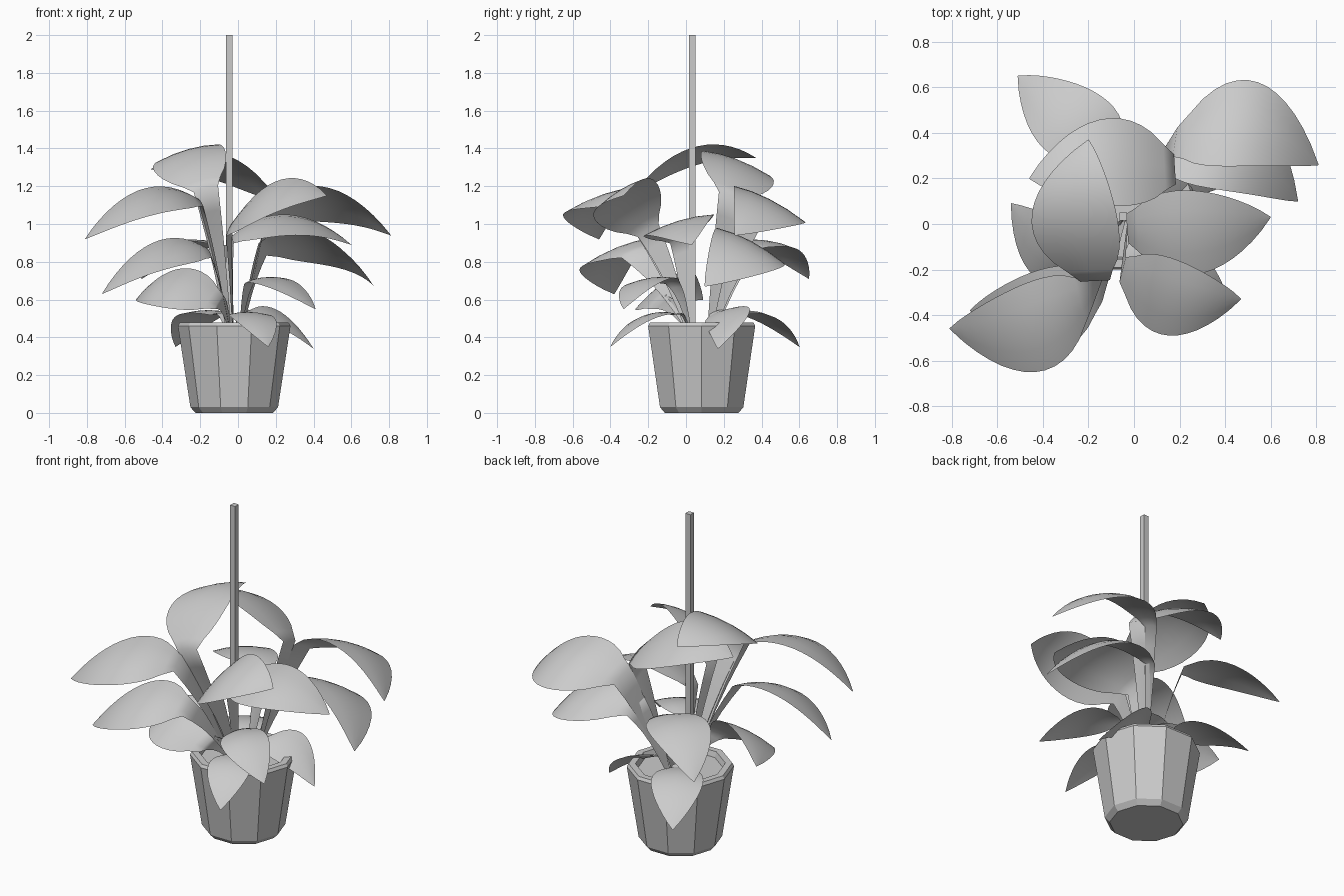
import bpy, math
from mathutils import Vector

cube = bpy.data.objects.get("Cube")
if cube:
    bpy.data.objects.remove(cube)

grey = bpy.data.materials.new("plain grey")
grey.use_nodes = True
grey.diffuse_color = (0.6, 0.6, 0.6, 1)
grey.node_tree.nodes["Principled BSDF"].inputs["Base Color"].default_value = grey.diffuse_color

UP = Vector((0, 0, 1))
POT = Vector((-0.02, 0.083, 0))
STEM_STEPS = 5
BLADE_STEPS = 14
HEEL_WIDTH = 0.34
ACROSS = (-1, -0.5, 0, 0.5, 1)


def build(name, verts, faces, smooth=False):
    mesh = bpy.data.meshes.new(name)
    mesh.from_pydata(verts, [], faces)
    mesh.materials.append(grey)
    for polygon in mesh.polygons:
        polygon.use_smooth = smooth
    obj = bpy.data.objects.new(name, mesh)
    bpy.context.collection.objects.link(obj)


def lathe(name, profile, sides):
    """Turn a profile of radius and height into a closed faceted body."""
    verts, faces = [], []
    for radius, height in profile:
        for i in range(sides):
            angle = math.tau * i / sides
            verts.append(POT + Vector((radius * math.cos(angle), radius * math.sin(angle), height)))
    for ring in range(len(profile) - 1):
        low, high = ring * sides, (ring + 1) * sides
        for i in range(sides):
            j = (i + 1) % sides
            faces.append((low + i, low + j, high + j, high + i))
    faces.append(tuple(reversed(range(sides))))
    faces.append(tuple(range(len(verts) - sides, len(verts))))
    build(name, verts, faces)


def blade_width(t):
    """Teardrop outline: rounded heel, widest before the middle, pointed tip."""
    width = t ** 0.6 * (1 - t) ** 0.9 / 0.364
    return max(width, HEEL_WIDTH if t < 0.5 else 0.01)


def leaf(name, heel, tip, bow, tilt):
    """Ribbon stem and arched blade; bow bends it outwards, tilt lifts its inner edge."""
    heel, tip = Vector(heel), Vector(tip)
    chord = tip - heel
    inward = UP.cross(chord).normalized()
    if inward.dot(POT - (heel + tip) / 2) < 0:
        inward.negate()
    side = (inward + UP * tilt) * chord.length * 0.295
    arch = UP * chord.length * 0.16 - inward * bow
    outward = heel - POT
    outward.z = 0
    root = POT + outward.normalized() * 0.07 + UP * 0.44

    rows = []
    for i in range(STEM_STEPS):
        t = i / STEM_STEPS
        centre = root.lerp(heel, t) + UP * 0.04 * math.sin(math.pi * t)
        rows.append((centre, side * HEEL_WIDTH * (0.2 + 0.8 * t)))
    for i in range(BLADE_STEPS + 1):
        t = i / BLADE_STEPS
        centre = heel.lerp(tip, t) + arch * 4 * t * (1 - t)
        rows.append((centre, side * blade_width(t)))

    verts, faces = [], []
    count = len(ACROSS)
    for centre, half in rows:
        for u in ACROSS:
            verts.append(centre + half * u + UP * half.length * 0.12 * (0.5 - u * u))
    for row in range(len(rows) - 1):
        for i in range(count - 1):
            a = row * count + i
            faces.append((a, a + 1, a + count + 1, a + count))
    build(name, verts, faces, smooth=True)


# Ten-sided pot with bevelled foot, rim and soil dish
lathe("pot", [(0.205, 0), (0.232, 0.03), (0.298, 0.46), (0.288, 0.478),
              (0.25, 0.478), (0.24, 0.445)], 10)

# Square support stake
bpy.ops.mesh.primitive_cube_add(size=1, location=(-0.047, 0.033, 1.22))
stake = bpy.context.object
stake.name = "support_stake"
stake.scale = (0.034, 0.034, 1.56)
stake.data.materials.append(grey)

# Upper leaves
leaf("top_front_leaf", (-.17, -.25, 1.19), (-.2, .37, 1.35), bow=.08, tilt=.28)
leaf("top_back_leaf", (.18, .24, 1.15), (-.46, .2, 1.29), bow=.05, tilt=.37)
leaf("right_upper_leaf", (-.2, -.3, 1.12), (-.81, -.46, .92), bow=.09, tilt=.33)
leaf("front_upper_leaf", (-.05, -.2, .97), (.47, -.33, 1.15), bow=.07, tilt=.6)
leaf("left_upper_leaf", (.18, .36, 1.07), (.81, .26, .94), bow=.13, tilt=.5)

# Middle leaves
leaf("right_middle_leaf", (-.15, -.28, .85), (-.72, -.38, .63), bow=.06, tilt=.4)
leaf("centre_middle_leaf", (-.03, -.02, .92), (.6, .03, .89), bow=.04, tilt=.3)
leaf("left_middle_leaf", (.13, .3, .87), (.72, .1, .67), bow=.13, tilt=.5)
leaf("back_middle_leaf", (-.06, .35, .88), (-.51, .65, .71), bow=-.04, tilt=.1)

# Lower leaves
leaf("right_lower_leaf", (-.1, -.15, .59), (-.54, .09, .6), bow=.09, tilt=.7)
leaf("left_lower_leaf", (.06, -.07, .69), (.41, -.33, .55), bow=.03, tilt=.1)
leaf("back_low_leaf", (-.1, .2, .52), (-.33, .6, .35), bow=0, tilt=0)
leaf("front_low_leaf", (.02, -.05, .52), (.16, -.4, .35), bow=0, tilt=0)
leaf("left_low_leaf", (.06, .16, .53), (.4, .17, .34), bow=.06, tilt=-.4)
